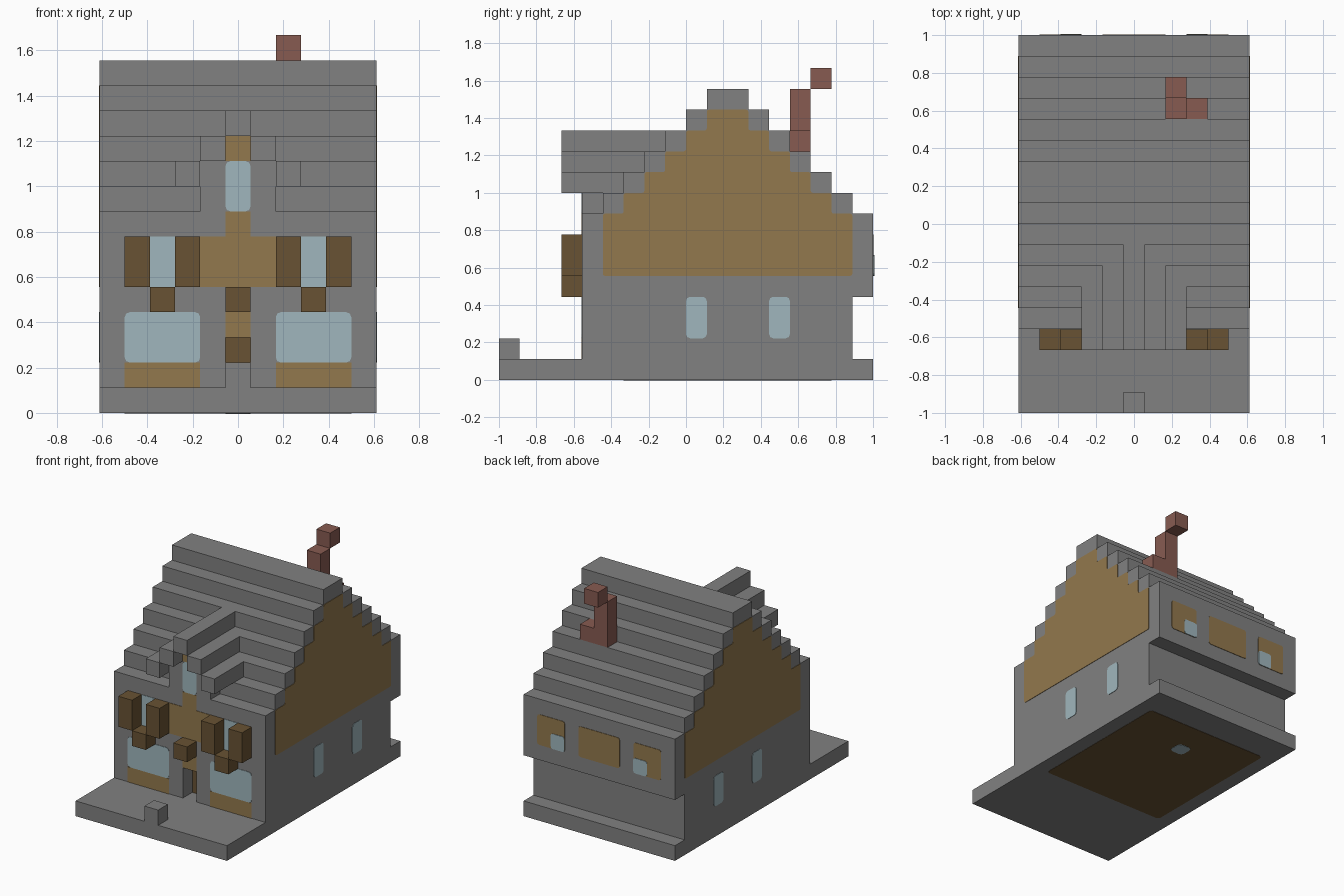
import bpy
import bmesh
from mathutils import Vector

cube = bpy.data.objects.get("Cube")
if cube:
    bpy.data.objects.remove(cube, do_unlink=True)

U = 1 / 9      # size of one block; all positions below are in blocks
SKIN = 0.03    # how far a painted plate stands out, in blocks


def material(name, rgb):
    mat = bpy.data.materials.new(name)
    mat.use_nodes = True
    colour = (*rgb, 1)
    mat.diffuse_color = colour
    mat.node_tree.nodes["Principled BSDF"].inputs["Base Color"].default_value = colour
    return mat


STONE = material("grey stone", (0.22, 0.22, 0.22))
TAN = material("tan plaster", (0.29, 0.19, 0.075))
WOOD = material("dark wood", (0.14, 0.085, 0.033))
GLASS = material("pale glass", (0.35, 0.47, 0.51))
BRICK = material("red brick", (0.245, 0.105, 0.083))


def prism(name, points, axis, lo, hi, mat, rounding=0):
    """Extrude a flat outline along an axis, optionally rounding its corners."""
    def place(a, b, depth):
        co = [a, b]
        co.insert("xyz".index(axis), depth)
        return Vector(co) * U

    bm = bmesh.new()
    bm.faces.new([bm.verts.new(place(a, b, lo)) for a, b in points])
    if rounding:
        bmesh.ops.bevel(bm, geom=bm.verts[:], offset=rounding * U,
                        segments=2, profile=0.5, affect='VERTICES')
    new = bmesh.ops.extrude_face_region(bm, geom=bm.faces[:])["geom"]
    verts = [v for v in new if isinstance(v, bmesh.types.BMVert)]
    bmesh.ops.translate(bm, verts=verts, vec=place(0, 0, hi - lo))
    bmesh.ops.recalc_face_normals(bm, faces=bm.faces[:])
    mesh = bpy.data.meshes.new(name)
    bm.to_mesh(mesh)
    bm.free()
    mesh.materials.append(mat)
    obj = bpy.data.objects.new(name, mesh)
    bpy.context.collection.objects.link(obj)
    return obj


def rect(a, b):
    return [(a[0], b[0]), (a[1], b[0]), (a[1], b[1]), (a[0], b[1])]


def box(name, x, y, z, mat):
    return prism(name, rect(x, y), "z", z[0], z[1], mat)


def stepped(rows):
    """Outline of stacked rows, each (bottom, top, left, right)."""
    right = [p for z0, z1, a, b in rows for p in ((b, z0), (b, z1))]
    left = [p for z0, z1, a, b in reversed(rows) for p in ((a, z1), (a, z0))]
    clean = []
    for p in right + left:
        if p not in clean:
            clean.append(p)
    return clean


def front_plate(name, x, z, mat, y=-5, rounding=0):
    prism(name, rect(x, z), "y", y - SKIN, y + SKIN, mat, rounding)


def back_plate(name, x, z, mat, skin=SKIN):
    prism(name, rect(x, z), "y", 9 - SKIN, 9 + skin, mat, 0.15)


def span(side, a, b):
    return tuple(sorted((side * a, side * b)))


HALF = 5.5
MID = (-0.5, 0.5)

# Ground slab and gate post
box("base_slab", (-HALF, HALF), (-9, 9), (0, 1), STONE)
box("gate_post", MID, (-9, -8), (1, 2), STONE)

# Main body with stepped roof, and the painted gables
roof = [(8 + i, 9 + i, i - 4, 8 - i) for i in range(6)]
prism("house_body", stepped([(1, 4, -4, 8), (4, 8, -4, 9)] + roof),
      "x", -HALF, HALF, STONE)
gable = [(5, 8, -4, 8)] + [(z0, z1, a + 1, b - 1) for z0, z1, a, b in roof[:5]]

# Front wall with a door notch
prism("front_wall", [(-HALF, 1), (-0.5, 1), (-0.5, 3), (0.5, 3), (0.5, 1),
                     (HALF, 1), (HALF, 8), (-HALF, 8)], "y", -5, -4, STONE)
front_plate("door", MID, (1, 3), WOOD, y=-4)

# Dormer
prism("dormer_wall", stepped([(8, 10, -1.5, 1.5), (10, 11, -0.5, 0.5)]),
      "y", -5, -1, STONE)
box("dormer_ridge", MID, (-6, -1), (11, 12), STONE)
front_plate("dormer_window", MID, (8, 10), GLASS, rounding=0.2)
front_plate("dormer_gable", MID, (10, 11), TAN)

# Front plaster and lamp box
prism("front_plaster", stepped([(5, 7, -1.5, 1.5), (7, 8, -0.5, 0.5)]),
      "y", -5 - SKIN, -5 + SKIN, TAN)
front_plate("door_header", MID, (3, 4), TAN)
box("door_canopy", MID, (-6, -5), (4, 5), WOOD)

# Mirrored parts
for side, label in ((1, "left"), (-1, "right")):
    prism(label + "_gable", stepped(gable), "x",
          *span(side, HALF - SKIN, HALF + SKIN), TAN, 0.1)
    for i, y in enumerate((0, 4)):
        prism(f"{label}_side_window_{i}", rect((y, y + 1), (2, 4)), "x",
              *span(side, HALF - SKIN, HALF + SKIN), GLASS, 0.2)

    box(label + "_dormer_upper_roof", span(side, 0.5, 1.5), (-6, -2), (10, 11), STONE)
    box(label + "_dormer_lower_roof", span(side, 1.5, 2.5), (-6, -3), (9, 10), STONE)

    wide = span(side, 1.5, 4.5)
    middle = span(side, 2.5, 3.5)
    front_plate(label + "_lower_window", wide, (2, 4), GLASS, rounding=0.2)
    front_plate(label + "_lower_panel", wide, (1, 2), TAN)
    front_plate(label + "_upper_window", middle, (5, 7), GLASS)
    box(label + "_flower_box", middle, (-6, -5), (4, 5), WOOD)
    for x in (1.5, 3.5):
        name = label + ("_inner_shutter" if x < 2 else "_outer_shutter")
        box(name, span(side, x, x + 1), (-6, -5), (5, 7), WOOD)

    back_plate(label + "_back_panel", span(side, 2.5, 4.5), (5, 7), TAN)
    back_plate(label + "_back_window", middle, (5, 6), GLASS, 2 * SKIN)

back_plate("middle_back_panel", (-1.5, 1.5), (5, 7), TAN)

# Chimney
box("chimney_stack", (1.5, 2.5), (5, 6), (11, 14), BRICK)
box("chimney_foot", (2.5, 3.5), (5, 6), (11, 12), BRICK)
box("chimney_top", (1.5, 2.5), (6, 7), (14, 15), BRICK)

# Underside of the floor
prism("floor_underside", rect((-4.5, 4.5), (-3, 7)), "z", -0.02, 0.02, WOOD, 0.2)
prism("floor_spot", rect(MID, (4, 5)), "z", -0.04, 0.02, GLASS, 0.25)
